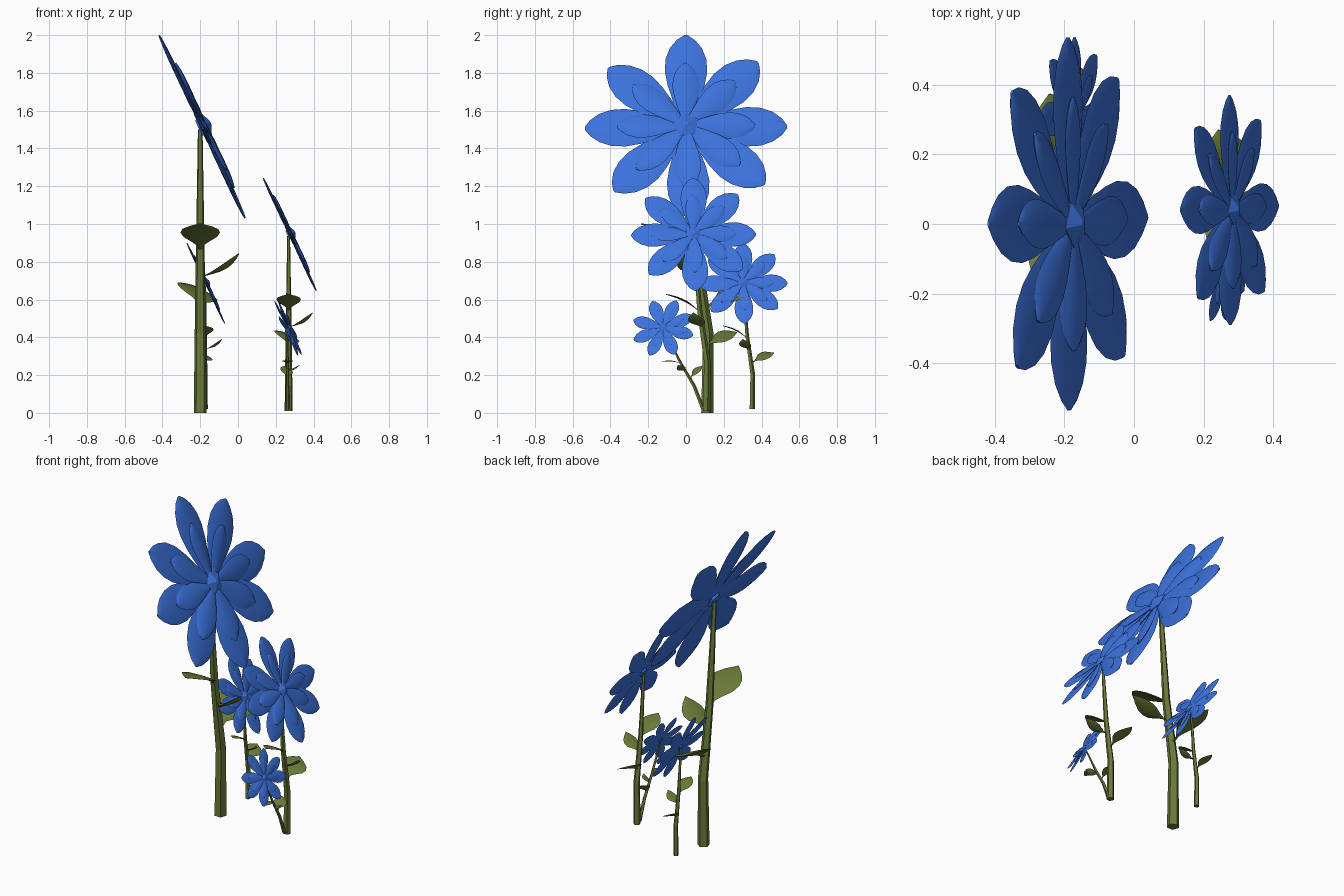
import bpy, bmesh, math
from mathutils import Vector, Matrix

if "Cube" in bpy.data.objects:
    bpy.data.objects.remove(bpy.data.objects["Cube"])


def mat(name, col):
    m = bpy.data.materials.new(name)
    m.diffuse_color = (*col, 1)
    m.use_nodes = True
    m.node_tree.nodes["Principled BSDF"].inputs["Base Color"].default_value = m.diffuse_color
    return m


BLUE = mat("petal blue", (0.045, 0.17, 0.72))
GREEN = mat("stem green", (0.14, 0.195, 0.04))


def finish(bm, name, material, smooth=True):
    bmesh.ops.recalc_face_normals(bm, faces=bm.faces)
    me = bpy.data.meshes.new(name)
    bm.to_mesh(me)
    bm.free()
    me.materials.append(material)
    ob = bpy.data.objects.new(name, me)
    bpy.context.collection.objects.link(ob)
    if smooth:
        bpy.ops.object.select_all(action='DESELECT')
        bpy.context.view_layer.objects.active = ob
        ob.select_set(True)
        bpy.ops.object.shade_smooth_by_angle(angle=math.radians(50))
    return ob


def loft(bm, rings):
    rows = [[bm.verts.new(p) for p in r] for r in rings]
    n = len(rows[0])
    for a, b in zip(rows, rows[1:]):
        for i in range(n):
            j = (i + 1) % n
            bm.faces.new((a[i], a[j], b[j], b[i]))
    bm.faces.new(rows[0][::-1])
    bm.faces.new(rows[-1])


def blade(bm, M, base, along, normal, length, width, thick, roll, bend, outline):
    """Thin lens-shaped petal or leaf following a width outline."""
    along = along.normalized()
    normal = (normal - along * normal.dot(along)).normalized()
    nr = Matrix.Rotation(math.radians(roll), 3, along) @ normal
    side = along.cross(nr)
    rings = []
    for t, w in outline:
        c = base + along * length * t + nr * bend * math.sin(math.pi * t)
        ring = []
        for i in range(8):
            a = math.tau * i / 8
            h = thick * (0.35 + 0.65 * w)
            ring.append(M @ (c + side * math.cos(a) * w * width / 2
                             + nr * math.sin(a) * h / 2))
        rings.append(ring)
    loft(bm, rings)


PETAL = [(0, .22), (.15, .4), (.3, .65), (.45, .87), (.6, 1), (.74, .96),
         (.86, .75), (.95, .42), (1, .08)]
LEAF = [(0, .1), (.15, .13), (.25, .4), (.4, .85), (.55, 1), (.7, .9),
        (.85, .55), (.95, .2), (1, .04)]
ANGLES = [0, 45, 90, 140, 181, 225, 272, 321]
N = Vector((.905, 0, .425))      # direction the bloom faces
U = Vector((-.425, 0, .905))     # up within the bloom
V = Vector((0, 1, 0))
HEAD = Vector((.01, -.11, 1.515))


def plant(label, loc, scale, lean=0):
    M = (Matrix.Translation(loc) @ Matrix.Rotation(math.radians(lean), 4, 'X')
         @ Matrix.Scale(scale, 4))

    # five-sided bent stem
    bm = bmesh.new()
    path = [((0, 0, 0), .036), ((0, .005, .42), .031),
            ((0, -.06, .87), .024), ((0, -.11, 1.5), .013)]
    loft(bm, [[M @ (Vector(p) + Vector((r * math.cos(math.tau * i / 5 + .3),
                                        r * math.sin(math.tau * i / 5 + .3), 0)))
               for i in range(5)] for p, r in path])
    finish(bm, label + "_stem", GREEN, smooth=False)

    # three leaves: base, direction, length, width, roll, bend
    bm = bmesh.new()
    for base, d, ln, wd, roll, bend in [
            ((0, -.055, .85), (0, -.29, .15), .33, .21, 0, .025),
            ((0, -.04, .72), (.2, -.07, .12), .25, .15, 0, -.02),
            ((0, 0, .56), (-.04, .25, .11), .29, .24, 22, .02)]:
        blade(bm, M, Vector(base), Vector(d), Vector((0, 0, 1)),
              ln, wd, .016, roll, bend, LEAF)
    finish(bm, label + "_leaves", GREEN)

    # outer and inner petal rings
    for part, ln, wd, lift, roll in [("outer", .535, .225, 0, 3),
                                     ("inner", .365, .145, .016, 8)]:
        bm = bmesh.new()
        for a in ANGLES:
            r = math.radians(a)
            d = V * math.cos(r) + U * math.sin(r)
            blade(bm, M, HEAD + N * lift, d, N, ln, wd, .022, roll, 0, PETAL)
        finish(bm, label + "_" + part + "_petals", BLUE)

    # faceted five-sided centre
    bm = bmesh.new()
    rings = []
    for r, h in [(.045, -.02), (.07, .025), (.012, .05)]:
        rings.append([M @ (HEAD + N * h + (V * math.cos(math.tau * i / 5 + .5)
                      + U * math.sin(math.tau * i / 5 + .5)) * r)
                      for i in range(5)])
    loft(bm, rings)
    finish(bm, label + "_flower_centre", BLUE, smooth=False)


plant("tall_flower", (-.20, .11, 0), 1.0)
plant("middle_flower", (.268, .108, .01), .617)
plant("side_flower", (-.175, .35, .02), .44)
plant("small_flower", (.262, .09, .02), .315, lean=-0 + 22)
